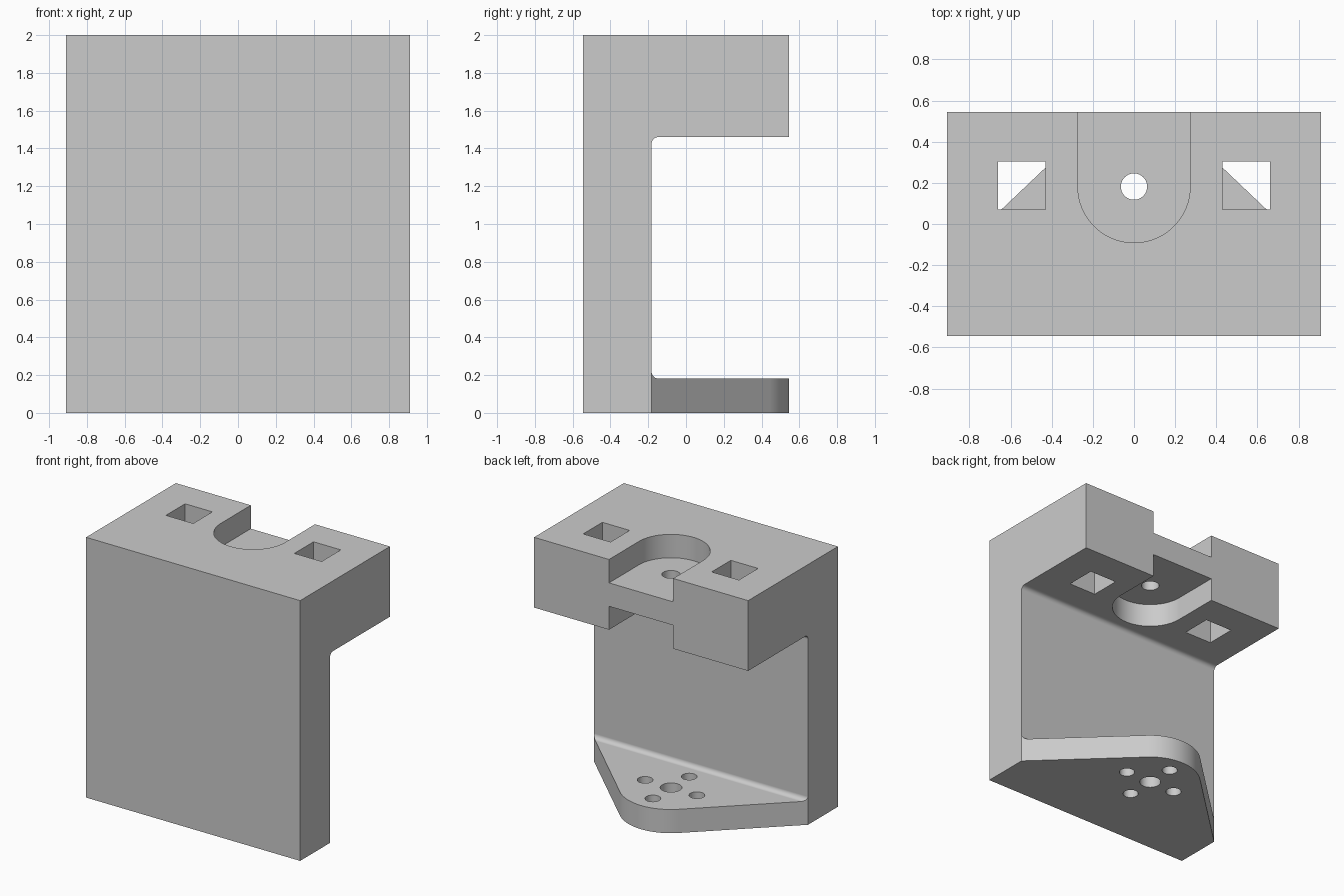
import bpy
from math import pi, sin, cos, atan2, asin, hypot

cube = bpy.data.objects.get("Cube")
if cube:
    bpy.data.objects.remove(cube)

HALF_X, HALF_Y, TOP = 0.91, 0.545, 2.0
WALL_Y = -0.182              # rear face of the upright wall
HEAD_Z, PLATE_Z = 1.46, 0.182
HOLE_Y = 0.182               # common axis of the bores and the rounded ends
FILLET = 0.035

grey = bpy.data.materials.new("light_grey")
grey.use_nodes = True
colour = (0.6, 0.6, 0.6, 1)
grey.diffuse_color = colour
grey.node_tree.nodes["Principled BSDF"].inputs["Base Color"].default_value = colour


def arc(cx, cy, r, start, end, steps):
    angles = [start + (end - start) * i / steps for i in range(steps + 1)]
    return [(cx + r * cos(a), cy + r * sin(a)) for a in angles]


def prism(name, outline, low, high, axis="z"):
    """Extrude a closed outline along z, or a (y, z) outline along x."""
    place = (lambda p, h: (p[0], p[1], h)) if axis == "z" else (lambda p, h: (h, p[0], p[1]))
    n = len(outline)
    verts = [place(p, h) for h in (low, high) for p in outline]
    faces = [list(range(n))[::-1], list(range(n, 2 * n))]
    faces += [(i, (i + 1) % n, n + (i + 1) % n, n + i) for i in range(n)]
    mesh = bpy.data.meshes.new(name)
    mesh.from_pydata(verts, [], faces)
    mesh.materials.append(grey)
    obj = bpy.data.objects.new(name, mesh)
    bpy.context.collection.objects.link(obj)
    return obj


# C-shaped body with filleted inner corners
fy = WALL_Y + FILLET
profile = [(-HALF_Y, 0), (HALF_Y, 0), (HALF_Y, PLATE_Z)]
profile += arc(fy, PLATE_Z + FILLET, FILLET, 1.5 * pi, pi, 8)
profile += arc(fy, HEAD_Z - FILLET, FILLET, pi, pi / 2, 8)
profile += [(HALF_Y, HEAD_Z), (HALF_Y, TOP), (-HALF_Y, TOP)]
body = prism("bracket_body", profile, -HALF_X, HALF_X, "x")

cutters = []


def cut(name, outline, low, high):
    cutters.append(prism(name, outline, low, high))


def bore(name, x, y, r, low, high):
    cut(name, arc(x, y, r, 0, 2 * pi, 40)[:-1], low, high)


# Trim the base plate to tangents running into a rounded nose
nose_r = HALF_Y - HOLE_Y
rise = HOLE_Y - WALL_Y
slope = atan2(rise, HALF_X) + asin(nose_r / hypot(HALF_X, rise))
nose = arc(0, HOLE_Y, nose_r, pi / 2 + slope, pi / 2 - slope, 31)
cut("plate_trim", [(1.2, WALL_Y), (1.2, 1), (-1.2, 1), (-1.2, WALL_Y), (-HALF_X, WALL_Y)]
    + nose + [(HALF_X, WALL_Y)], -0.1, 0.8)

# U-shaped recesses above and below the web of the head
slot = [(0.273, 0.8), (-0.273, 0.8)] + arc(0, HOLE_Y, 0.273, pi, 2 * pi, 40)
cut("upper_recess", slot, 1.82, 2.1)
cut("lower_recess", slot, 1.3, 1.64)
bore("web_bore", 0, HOLE_Y, 0.064, 1.5, 1.9)

# Square openings through the head
for side in (-1, 1):
    x0, x1 = sorted((side * 0.43, side * 0.662))
    cut("square_opening", [(x0, 0.07), (x1, 0.07), (x1, 0.303), (x0, 0.303)], 1.3, 2.1)

# Centre bore and four bolt holes in the plate
bore("plate_bore", 0, HOLE_Y, 0.076, -0.1, 0.4)
for k in range(4):
    a = k * pi / 2
    bore("bolt_hole", 0.22 * cos(a), HOLE_Y + 0.22 * sin(a), 0.055, -0.1, 0.4)

bpy.ops.object.select_all(action="DESELECT")
bpy.context.view_layer.objects.active = body
body.select_set(True)
for cutter in cutters:
    mod = body.modifiers.new("cut", "BOOLEAN")
    mod.operation, mod.solver, mod.object = "DIFFERENCE", "EXACT", cutter
    bpy.ops.object.modifier_apply(modifier=mod.name)
    bpy.data.objects.remove(cutter)

# Smooth curves, crisp edges and clean flat faces
bpy.ops.object.shade_smooth_by_angle(angle=pi / 6)
normals = body.modifiers.new("flat_face_normals", "WEIGHTED_NORMAL")
normals.keep_sharp = True
